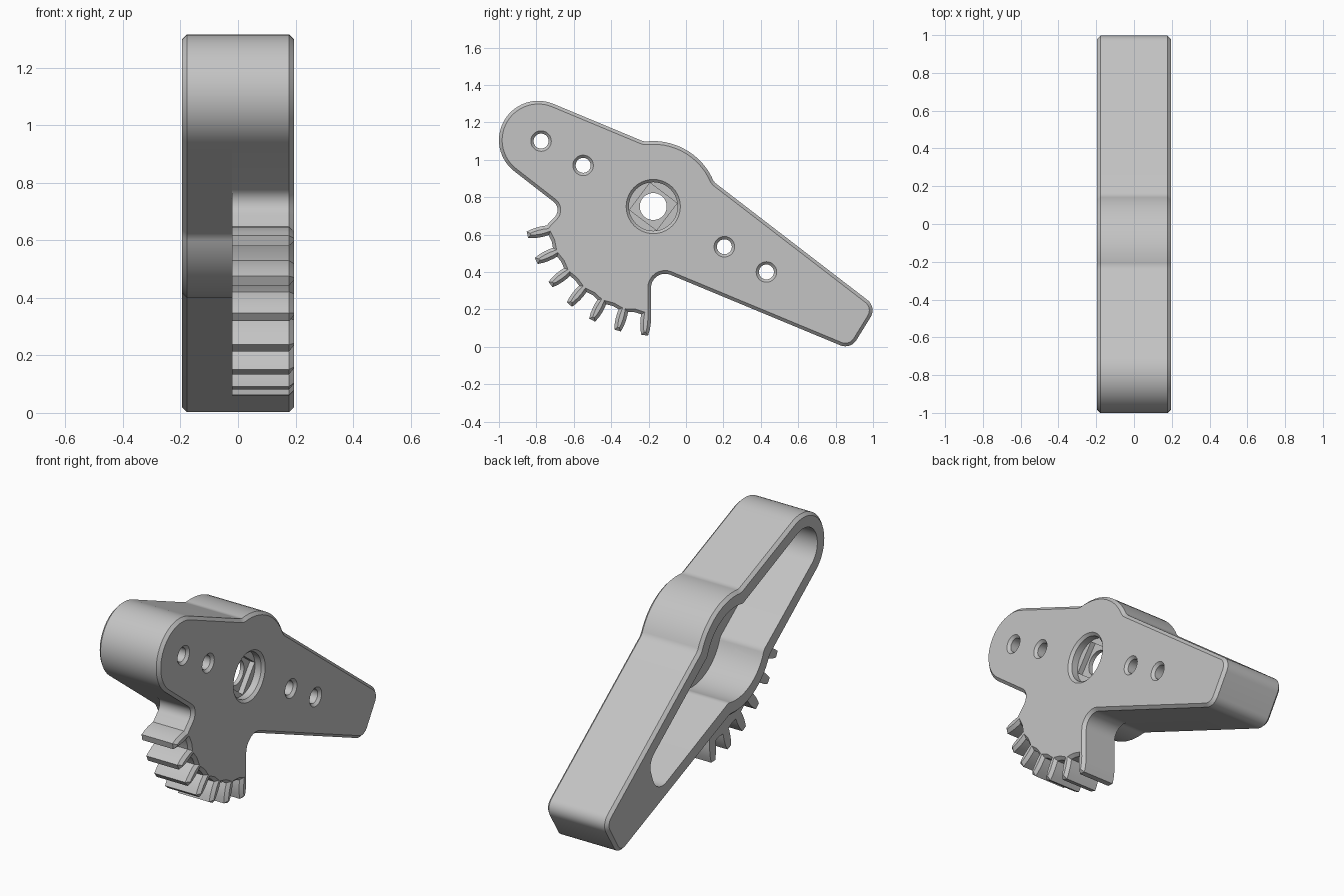
import bpy, bmesh, math
from mathutils import Vector, Matrix

if "Cube" in bpy.data.objects:
    bpy.data.objects.remove(bpy.data.objects["Cube"])

HALF = 0.195            # half thickness
STEP = -0.02            # where the gear layer meets the rear wall
FLOOR = 0.085           # pocket floor
CHAMFER = 0.017
HUB = Vector((-0.175, 0.75))
END = Vector((-0.79, 1.105))

grey = bpy.data.materials.new("light_grey")
grey.use_nodes = True
grey.diffuse_color = (0.55, 0.55, 0.55, 1)
grey.node_tree.nodes["Principled BSDF"].inputs["Base Color"].default_value = (0.55, 0.55, 0.55, 1)


def polar(c, r, deg):
    a = math.radians(deg)
    return c + Vector((math.cos(a), math.sin(a))) * r


def arc(c, r, a0, a1, n, ends=0.0):
    """Arc as path items; its end points may be filleted."""
    return [(polar(c, r, a0 + (a1 - a0) * i / n), ends if i in (0, n) else 0)
            for i in range(n + 1)]


def fillet(items, n=8):
    """Round each (point, radius) corner of a closed path."""
    out = []
    for i, (p, r) in enumerate(items):
        if not r:
            out.append(p)
            continue
        a = items[i - 1][0] - p
        b = items[(i + 1) % len(items)][0] - p
        half = a.angle(b) / 2
        t = min(r / math.tan(half), 0.49 * a.length, 0.49 * b.length)
        r = t * math.tan(half)
        u, v = a.normalized(), b.normalized()
        c = p + (u + v).normalized() * (r / math.sin(half))
        d0, d1 = p + u * t - c, p + v * t - c
        turn = d0.angle_signed(d1)
        for k in range(n + 1):
            out.append(c + Matrix.Rotation(-turn * k / n, 2) @ d0)
    return out


def finish(name, bm):
    bmesh.ops.recalc_face_normals(bm, faces=bm.faces)
    mesh = bpy.data.meshes.new(name)
    bm.to_mesh(mesh)
    bm.free()
    ob = bpy.data.objects.new(name, mesh)
    bpy.context.collection.objects.link(ob)
    mesh.materials.append(grey)
    return ob


def slab(name, outline, x0, x1, chamfer_x=None):
    """Extrude a side outline along x, chamfering the rim at one end."""
    bm = bmesh.new()
    rings = [[bm.verts.new((x, p.x, p.y)) for p in outline] for x in (x0, x1)]
    caps = [bm.faces.new(r) for r in rings]
    n = len(outline)
    for i in range(n):
        j = (i + 1) % n
        bm.faces.new((rings[0][i], rings[0][j], rings[1][j], rings[1][i]))
    bmesh.ops.recalc_face_normals(bm, faces=bm.faces)
    if chamfer_x is not None:
        cap = caps[0] if chamfer_x == x0 else caps[1]
        bmesh.ops.bevel(bm, geom=list(cap.edges), offset=CHAMFER, segments=1,
                        affect='EDGES', clamp_overlap=False)
    return finish(name, bm)


def drill(name, c, profile, n=40):
    """Turned cutter along x from (x, radius) pairs."""
    bm = bmesh.new()
    rings = []
    for x, r in profile:
        pts = [polar(c, r, 360 * k / n) for k in range(n)]
        rings.append([bm.verts.new((x, p.x, p.y)) for p in pts])
    bm.faces.new(rings[0])
    bm.faces.new(rings[-1])
    for a, b in zip(rings, rings[1:]):
        for k in range(n):
            m = (k + 1) % n
            bm.faces.new((a[k], a[m], b[m], b[k]))
    return finish(name, bm)


def cut(ob, cutter):
    mod = ob.modifiers.new("cut", 'BOOLEAN')
    mod.operation, mod.solver, mod.object = 'DIFFERENCE', 'EXACT', cutter
    bpy.context.view_layer.objects.active = ob
    bpy.ops.object.modifier_apply(modifier=mod.name)


# Shared upper outline: round end, hub bulge, blunt tip
upper = (arc(END, 0.21, 232, 68, 28) + arc(HUB, 0.35, 98, 22, 13, 0.1)
         + [(Vector((1.02, 0.212)), 0.07), (Vector((0.88, -0.015)), 0.07)])
wall_path = fillet(upper + arc(HUB, 0.35, 278, 203, 13, 0.1))

# Gear sector: straight flank, seven teeth, rounded notch
gear = [(Vector((-0.187, 0.428)), 0.075)]
tooth = [(0.58, 0.026), (0.60, 0.028), (0.63, 0.028), (0.66, 0.025), (0.69, 0.018)]
for k in range(7):
    ang = 266.2 - 12.25 * k
    for side, prof in ((1, tooth), (-1, tooth[::-1])):
        for r, w in prof:
            gear.append((polar(HUB, r, ang + side * math.degrees(w / r)), 0))
    if k < 6:
        gear.append((polar(HUB, 0.574, ang - 6.125), 0))
gear.append((Vector((-0.66, 0.738)), 0.09))
plate_path = fillet(upper + gear)

rear_wall = slab("rear_wall", wall_path, -HALF, STEP, -HALF)
gear_plate = slab("gear_plate", plate_path, STEP, HALF, HALF)

# Pocket open at the rear
pocket_path = fillet(arc(END, 0.13, 232, 68, 24) + arc(HUB, 0.27, 104, 17, 13, 0.1)
                     + [(Vector((0.62, 0.416)), 0.09), (Vector((0.545, 0.21)), 0.09)]
                     + arc(HUB, 0.27, 284, 197, 13, 0.1))
pocket = slab("pocket_cutter", pocket_path, -0.3, FLOOR)
cut(rear_wall, pocket)
cut(gear_plate, pocket)

# Hub bore with square seat, and four screw holes
cutters = [pocket, drill("hub_cutter", HUB, [(0.21, 0.16), (HALF, 0.145), (0.18, 0.13),
                                             (0.14, 0.13), (0.14, 0.072), (0, 0.072)])]
seat = [polar(HUB, 0.128, 8 + 90 * k) for k in range(4)]
cutters.append(slab("seat_cutter", seat, 0.11, 0.16))
for y, z in ((-0.775, 1.10), (-0.55, 0.97), (0.205, 0.535), (0.43, 0.40)):
    cutters.append(drill("screw_cutter", Vector((y, z)),
                         [(0.21, 0.07), (HALF, 0.055), (0.18, 0.04), (0, 0.04)], 28))
for c in cutters[1:]:
    cut(gear_plate, c)
for c in cutters:
    bpy.data.objects.remove(c)

# Smooth curved sides, keep crisp edges
for ob in (rear_wall, gear_plate):
    bpy.ops.object.select_all(action='DESELECT')
    ob.select_set(True)
    bpy.context.view_layer.objects.active = ob
    bpy.ops.object.shade_smooth_by_angle(angle=math.radians(25))
